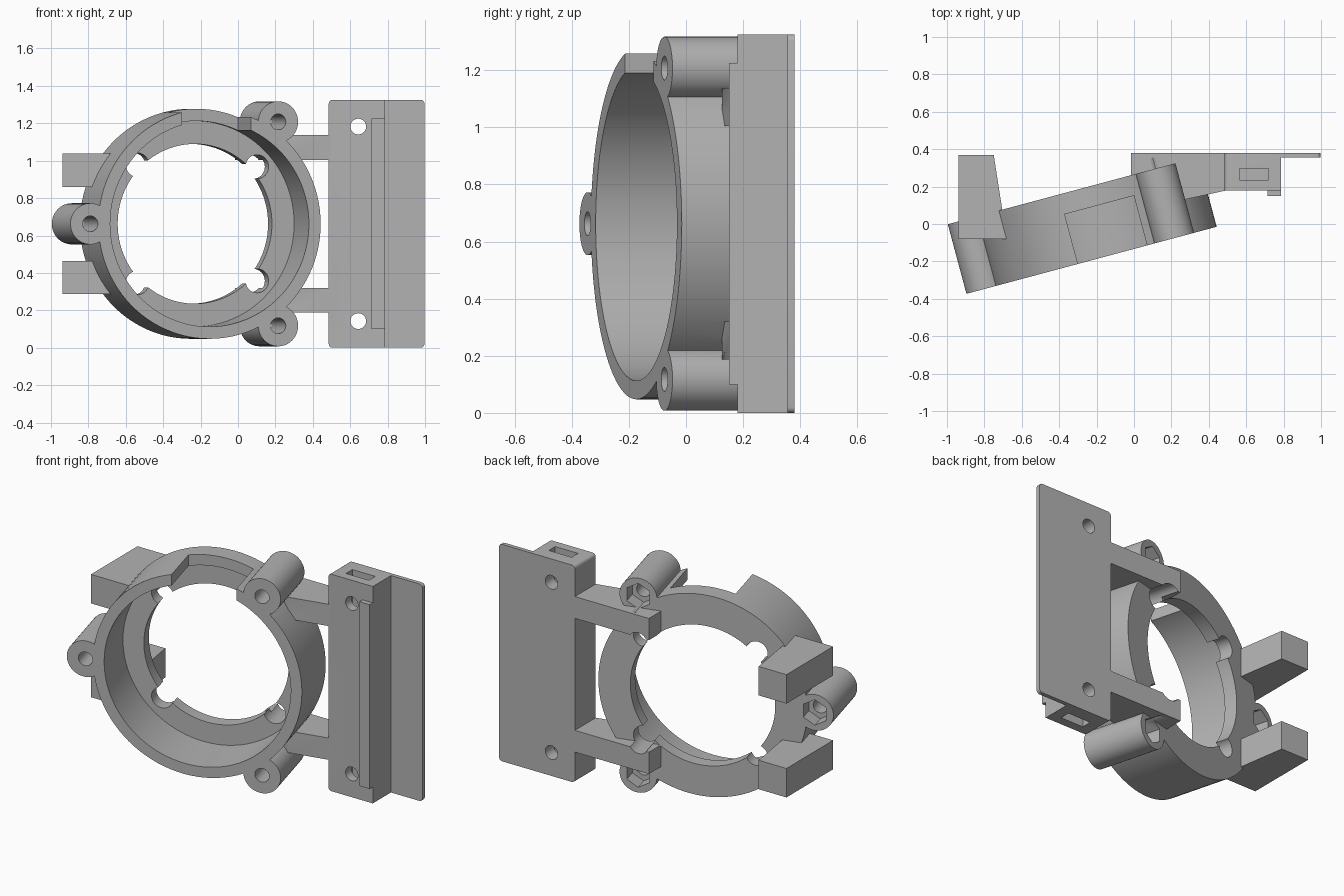
import bpy, bmesh, math
from mathutils import Matrix, Vector

if "Cube" in bpy.data.objects:
    bpy.data.objects.remove(bpy.data.objects["Cube"])

grey = bpy.data.materials.new("plain grey")
grey.diffuse_color = (0.45, 0.45, 0.45, 1)
grey.use_nodes = True
grey.node_tree.nodes["Principled BSDF"].inputs["Base Color"].default_value = grey.diffuse_color

CZ = 0.6625                                   # mid height of the whole bracket
# tilted frame of the ring: x across, y along its axis (front to back), z up
RING = Matrix.Translation((-0.152, -0.174, CZ)) @ Matrix.Rotation(math.radians(15), 4, 'Z')


def make(name, bm):
    bmesh.ops.recalc_face_normals(bm, faces=bm.faces)
    me = bpy.data.meshes.new(name)
    bm.to_mesh(me)
    bm.free()
    ob = bpy.data.objects.new(name, me)
    bpy.context.collection.objects.link(ob)
    me.materials.append(grey)
    return ob


def rod(name, x, z, r, y0, y1, n=48, frame=RING):
    """Cylinder running along y in the given frame."""
    bm = bmesh.new()
    bmesh.ops.create_cone(bm, cap_ends=True, segments=n, radius1=r, radius2=r, depth=y1 - y0)
    bm.transform(frame @ Matrix.Translation((x, (y0 + y1) / 2, z)) @ Matrix.Rotation(math.pi / 2, 4, 'X'))
    return make(name, bm)


def prism(name, pts, z0, z1, frame=Matrix()):
    """Outline in the xy plane, extruded upwards."""
    bm = bmesh.new()
    f = bm.faces.new([bm.verts.new((x, y, z0)) for x, y in pts])
    ext = bmesh.ops.extrude_face_region(bm, geom=[f])
    bmesh.ops.translate(bm, verts=[v for v in ext['geom'] if isinstance(v, bmesh.types.BMVert)],
                        vec=(0, 0, z1 - z0))
    bm.transform(frame)
    return make(name, bm)


def box(name, x0, x1, y0, y1, z0, z1, frame=Matrix()):
    return prism(name, [(x0, y0), (x1, y0), (x1, y1), (x0, y1)], z0, z1, frame)


def round_corners(ob, r):
    """Bevel the edges that run front to back."""
    bm = bmesh.new()
    bm.from_mesh(ob.data)
    es = [e for e in bm.edges if abs((e.verts[0].co - e.verts[1].co).normalized().y) > 0.99
          and min(v.co.z for v in e.verts) in (min(v.co.z for v in bm.verts), max(v.co.z for v in bm.verts))
          and (e.verts[0].co.x < 0.5 or e.verts[0].co.x > 0.9)]
    bmesh.ops.bevel(bm, geom=es, offset=r, segments=4, profile=0.5, affect='EDGES')
    bm.to_mesh(ob.data)
    bm.free()


def combine(target, other, op):
    m = target.modifiers.new("bool", 'BOOLEAN')
    m.operation, m.object, m.solver = op, other, 'EXACT'
    bpy.context.view_layer.update()
    bpy.context.view_layer.objects.active = target
    bpy.ops.object.modifier_apply(modifier=m.name)
    bpy.data.objects.remove(other, do_unlink=True)


D = 0.385                                     # ring depth
bosses = [(-0.66, 0), (0.38, 0.545), (0.38, -0.545)]

# ring body and everything joined to it
body = rod("tilted_ring_bracket", 0, 0, 0.615, 0, D, 96)
parts = [rod("screw_boss", x, z, 0.11, 0, D) for x, z in bosses]
for s in (1, -1):
    za, zb = sorted((CZ + s * 0.198, CZ + s * 0.375))
    parts.append(prism("side_block", [(-0.938, -0.08), (-0.68, -0.08), (-0.75, 0.37), (-0.938, 0.37)], za, zb))
    za, zb = sorted((CZ + s * 0.342, CZ + s * 0.475))
    parts.append(prism("arm", [(-0.015, 0.2), (0.25, 0.126), (0.5, 0.181), (0.5, 0.38), (-0.015, 0.38)], za, zb))

# mounting plate: thick block with a thin flange, plus a raised rib
plate = prism("plate", [(0.485, 0.18), (0.785, 0.18), (0.785, 0.355), (0.997, 0.355),
                        (0.997, 0.38), (0.485, 0.38)], 0, 1.325)
round_corners(plate, 0.02)
parts += [plate, box("rib", 0.715, 0.785, 0.15, 0.2, 0.1, 1.225)]
for p in parts:
    combine(body, p, 'UNION')

# front bore, opening through the back lip, and the notch in the rim
cuts = [rod("bore", 0, 0, 0.55, -0.1, 0.305, 96),
        rod("opening", 0, 0, 0.427, 0.2, 0.7, 96),
        box("rim_notch", -0.153, 0.23, -0.1, 0.275, 0.38, 0.8, RING)]
# round reliefs in the lip
for s in (1, -1):
    cuts += [rod("relief", 0.345, s * 0.305, 0.064, 0.25, 0.7, 32),
             rod("relief", -0.318, s * 0.315, 0.064, 0.25, 0.39, 32)]
# screw holes with hexagonal nut pockets
for x, z in bosses:
    cuts += [rod("screw_hole", x, z, 0.042, -0.1, 0.5, 32),
             rod("nut_pocket", x, z, 0.078, D - 0.09, D + 0.06, 6)]
# plate holes and nut slots from both ends
for s in (1, -1):
    za, zb = sorted((CZ + s * 0.44, CZ + s * 0.72))
    cuts += [rod("plate_hole", 0.643, CZ + s * 0.52, 0.042, 0.0, 0.5, 32, Matrix()),
             box("nut_slot", 0.565, 0.72, 0.235, 0.297, za, zb)]
for c in cuts:
    combine(body, c, 'DIFFERENCE')

# smooth round walls, crisp edges
for ob in bpy.context.selected_objects:
    ob.select_set(False)
body.select_set(True)
bpy.context.view_layer.objects.active = body
bpy.ops.object.shade_smooth_by_angle(angle=math.radians(30))
